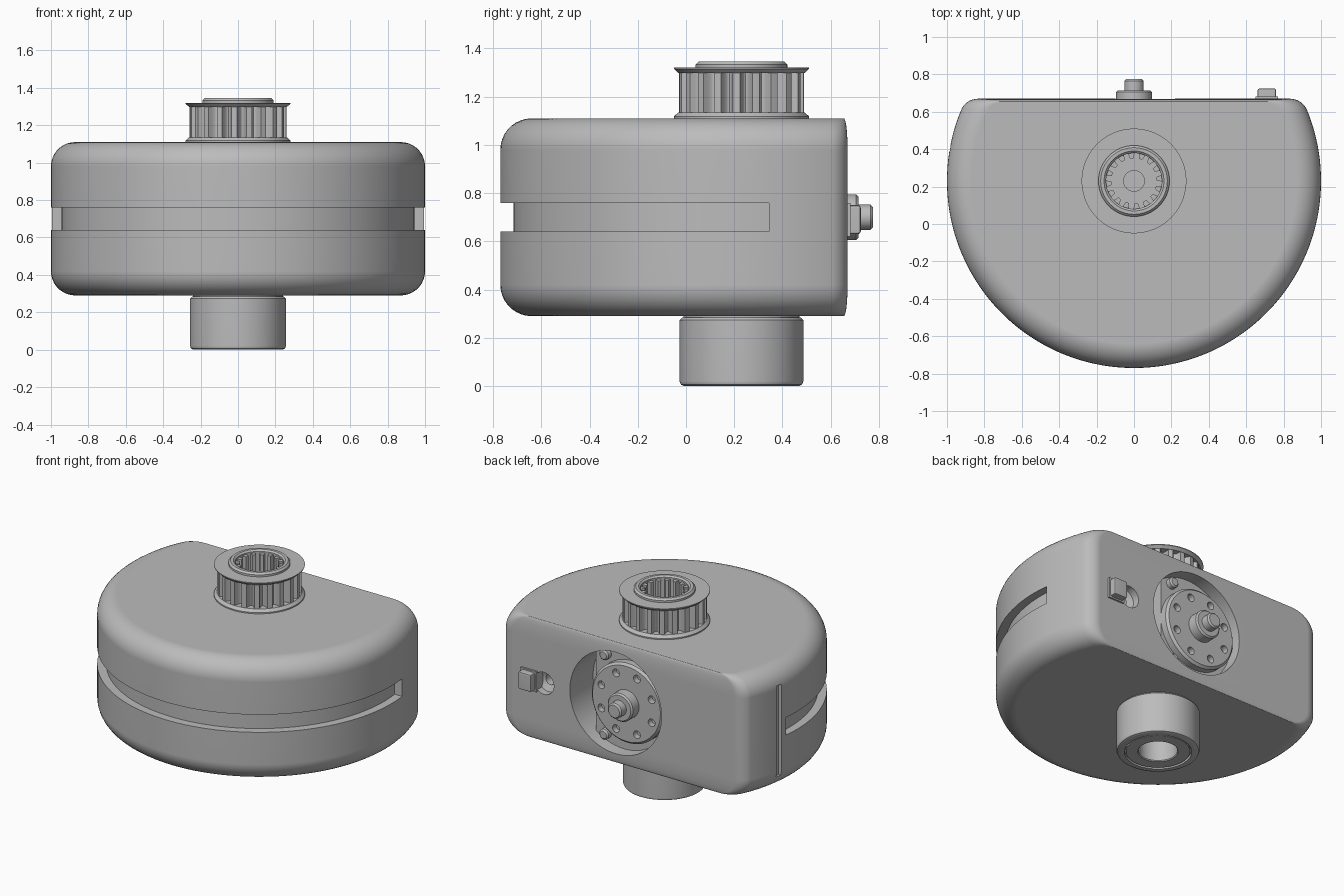
import bpy, bmesh, math
from math import sin, cos, pi, radians
from mathutils import Matrix, Vector

if "Cube" in bpy.data.objects:
    bpy.data.objects.remove(bpy.data.objects["Cube"])

grey = bpy.data.materials.new("plain_grey")
grey.use_nodes = True
colour = (0.5, 0.5, 0.5, 1)
grey.diffuse_color = colour
grey.node_tree.nodes["Principled BSDF"].inputs["Base Color"].default_value = colour

AXIS_Y = 0.23                      # spindle position
BACK = 0.67                        # flat rear face
MID = 0.7                          # height of the rear fittings
TO_BACK = Matrix.Rotation(-pi / 2, 4, "X")


def finish(name, bm, matrix=Matrix()):
    """Turn a bmesh into a named object."""
    bmesh.ops.transform(bm, matrix=matrix, verts=bm.verts)
    bmesh.ops.recalc_face_normals(bm, faces=bm.faces)
    mesh = bpy.data.meshes.new(name)
    bm.to_mesh(mesh)
    bm.free()
    mesh.materials.append(grey)
    obj = bpy.data.objects.new(name, mesh)
    bpy.context.collection.objects.link(obj)
    return obj


def loft(name, rings, matrix=Matrix()):
    """Skin a list of equal rings and cap both ends."""
    bm = bmesh.new()
    loops = [[bm.verts.new(p) for p in ring] for ring in rings]
    n = len(loops[0])
    for a, b in zip(loops, loops[1:]):
        for i in range(n):
            j = (i + 1) % n
            bm.faces.new((a[i], a[j], b[j], b[i]))
    bm.faces.new(loops[0])
    bm.faces.new(loops[-1])
    return finish(name, bm, matrix)


def ring(r, z, n=96):
    """Circle, or any shape given by a radius function of the angle."""
    angles = [2 * pi * i / n for i in range(n)]
    radius = r if callable(r) else (lambda a: r)
    return [Vector((radius(a) * cos(a), radius(a) * sin(a), z)) for a in angles]


def lathe(name, profile, matrix, n=96):
    return loft(name, [ring(r, z, n) for r, z in profile], matrix)


def box(name, lo, hi, bevel=0):
    lo, hi = Vector(lo), Vector(hi)
    bm = bmesh.new()
    bmesh.ops.create_cube(bm, size=1)
    for v in bm.verts:
        v.co = (lo + hi) / 2 + v.co * (hi - lo)
    if bevel:
        bmesh.ops.bevel(bm, geom=bm.edges[:], offset=bevel, segments=2,
                        affect="EDGES", profile=0.5)
    return finish(name, bm)


def cut(target, cutter):
    mod = target.modifiers.new("cut", "BOOLEAN")
    mod.operation = "DIFFERENCE"
    mod.solver = "EXACT"
    mod.object = cutter
    bpy.context.view_layer.objects.active = target
    bpy.ops.object.modifier_apply(modifier=mod.name)
    bpy.data.objects.remove(cutter)


def rear(x, y=0, z=MID):
    """Place a turned part so that it points out of the rear face."""
    return Matrix.Translation((x, y, z)) @ TO_BACK


# Housing: round drum with a flat rear, blended corners and a rounded rim
def housing_ring(inset, z, fillet=0.1):
    radius, flat = 1 - inset, BACK - AXIS_Y - inset * 0.12
    cy = flat - fillet
    cx = math.sqrt((radius - fillet) ** 2 - cy ** 2)
    phi = math.atan2(cy, cx)
    pts = []

    def arc(ox, oy, r, a, b, n):
        for i in range(n):
            t = a + (b - a) * i / (n - 1)
            pts.append(Vector((ox + r * cos(t), AXIS_Y + oy + r * sin(t), z)))

    arc(cx, cy, fillet, phi, pi / 2, 9)
    arc(-cx, cy, fillet, pi / 2, pi - phi, 9)
    arc(0, 0, radius, pi - phi, 2 * pi + phi, 100)
    return pts[:17] + pts[19:-1]


LOW, HIGH, RIM = 0.29, 1.11, 0.13
steps = [radians(90 * k / 9) for k in range(10)]
curve = [(RIM * (1 - sin(t)), RIM * (1 - cos(t))) for t in steps]
rings = [housing_ring(i, LOW + h) for i, h in curve]
rings += [housing_ring(i, HIGH - h) for i, h in reversed(curve)]
housing = loft("housing", rings)

# Belt groove around the front, ending in flat walls
def groove_outline(z):
    def side(r):
        a = math.asin((0.345 - AXIS_Y) / r)
        angles = [pi - a + (pi + 2 * a) * i / 90 for i in range(91)]
        return [Vector((r * cos(t), AXIS_Y + r * sin(t), z)) for t in angles]
    return side(1.1) + side(0.945)[::-1]

cut(housing, loft("groove_cutter", [groove_outline(0.64), groove_outline(0.76)]))

# Narrow slit on the right side, gear recess and socket on the rear
cut(housing, box("slit_cutter", (-1.1, 0.385, 0.38), (-0.965, 0.425, 1.0)))
cut(housing, lathe("recess_cutter", [(0.345, 0.42), (0.345, 0.9)], rear(0.06)))
cut(housing, lathe("socket_cutter", [(0.035, 0.5), (0.035, 0.6), (0.075, 0.62),
                                     (0.075, 0.8)], rear(0.6, 0, 0.69), 40))

# Gearbox inside the recess, with drilled output disc and shaft
box("gearbox", (-0.3, 0.4, 0.35), (0.27, 0.58, 1.05))
disc = lathe("output_disc", [(0.27, 0.57), (0.27, 0.625), (0.255, 0.64)], rear(0))
for k in range(8):
    a = 2 * pi * (k + 0.5) / 8
    place = rear(0.205 * cos(a), 0, MID + 0.205 * sin(a))
    cut(disc, lathe("hole_cutter", [(0.026, 0.6), (0.026, 0.7)], place, 20))
lathe("shaft_boss", [(0.095, 0.63), (0.095, 0.705), (0.085, 0.715)], rear(0), 48)
lathe("output_shaft", [(0.052, 0.7), (0.052, 0.765), (0.042, 0.775)], rear(0), 40)
for side in (-1, 1):
    lathe("gearbox_screw", [(0.035, 0.57), (0.035, 0.61), (0.025, 0.62)],
          rear(0.19, 0, MID + side * 0.27), 24)

# Square button beside the socket
box("button_base", (0.65, 0.6, 0.62), (0.77, 0.682, 0.76))
box("button", (0.66, 0.6, 0.63), (0.76, 0.725, 0.75), 0.012)

# Toothed pulley on top
spindle = Matrix.Translation((0, AXIS_Y, 0))
TEETH, SPLINES, N = 20, 16, 320


def tooth(a):
    """Flat tooth tips separated by rounded valleys."""
    return 0.26 - 0.045 * max(0, sin(TEETH * a) + 0.25) ** 0.5 / 1.12


def spline(a):
    return 0.135 - 0.014 * max(-1, min(1, 3 * sin(SPLINES * a)))


lathe("pulley_lower_flange", [(0.28, 1.1), (0.28, 1.118), (0.262, 1.135),
                              (0.2, 1.135)], spindle)
flange = [(0.2, 1.298), (0.262, 1.298), (0.28, 1.315), (0.28, 1.32)]
hub = [(0.19, 1.32), (0.19, 1.333), (0.178, 1.345), (0.16, 1.345),
       (0.149, 1.335), (0.149, 1.325), (spline, 1.325), (spline, 1.17),
       (0.055, 1.17), (0.055, 1.12)]


# Drum, upper flange, hub and splined bore in one continuous skin
drum = [(0.2, 1.105), (tooth, 1.105), (tooth, 1.298)]
lathe("pulley", drum + flange + hub, spindle, N)

# Lower roller with a seated bearing ring and a bore
lathe("roller", [(0.24, 0.3), (0.24, 0.285), (0.245, 0.285), (0.257, 0.273),
                 (0.257, 0.02), (0.251, 0.006), (0.237, 0), (0.208, 0),
                 (0.208, 0.02), (0.198, 0.02), (0.198, 0.004), (0.125, 0.004),
                 (0.12, 0.01), (0.12, 0.27)], spindle)

# Smooth shading with crisp edges
for obj in bpy.context.collection.objects:
    if obj.type != "MESH" or grey.name not in obj.data.materials:
        continue
    bpy.ops.object.select_all(action="DESELECT")
    obj.select_set(True)
    bpy.context.view_layer.objects.active = obj
    bpy.ops.object.shade_smooth_by_angle(angle=radians(32))
    weighted = obj.modifiers.new("even_shading", "WEIGHTED_NORMAL")
    weighted.keep_sharp = True
